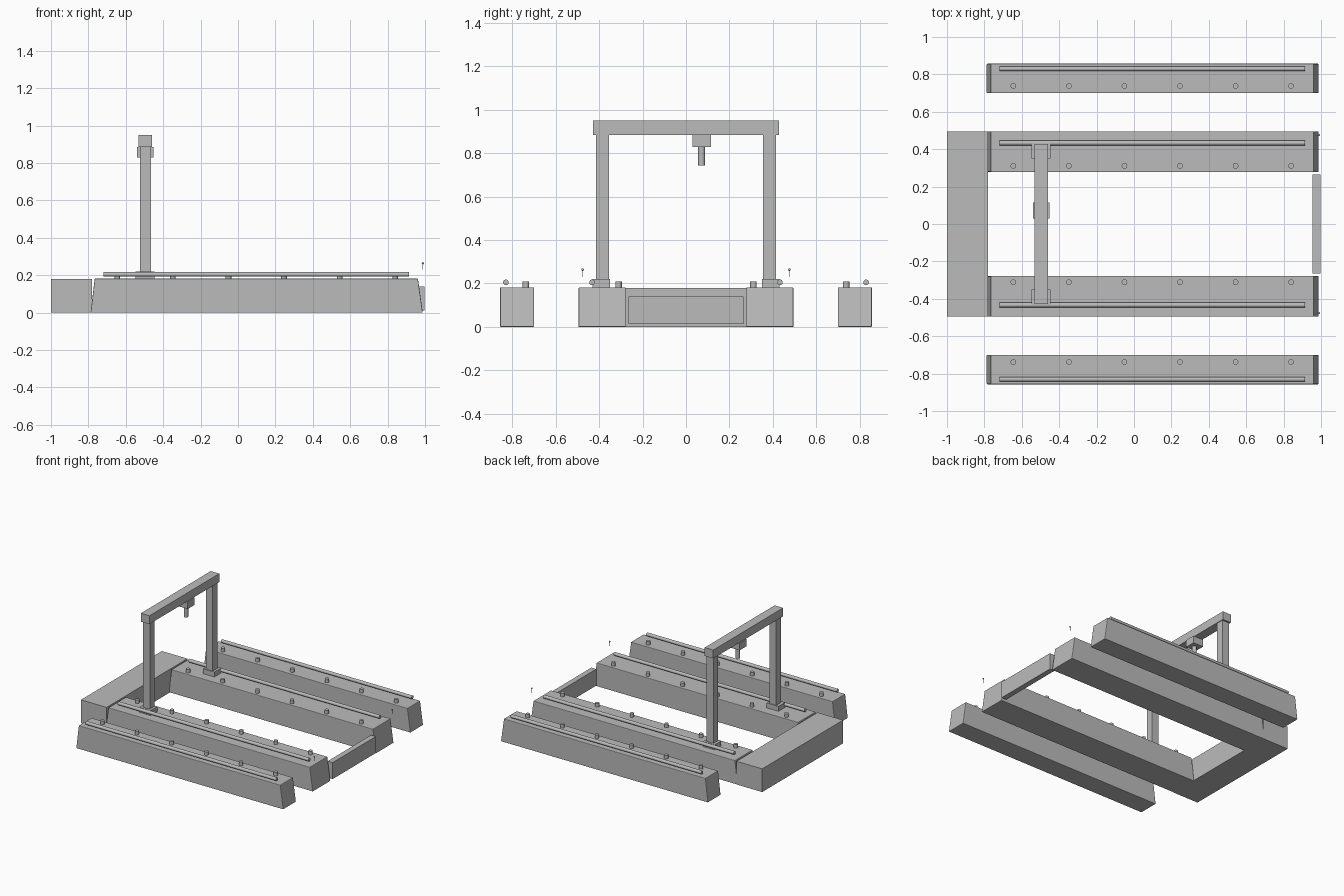
import bpy, bmesh, math

if "Cube" in bpy.data.objects:
    bpy.data.objects.remove(bpy.data.objects["Cube"])

grey = bpy.data.materials.new("plain_grey")
grey.diffuse_color = (0.5, 0.5, 0.5, 1)
grey.use_nodes = True
grey.node_tree.nodes["Principled BSDF"].inputs["Base Color"].default_value = grey.diffuse_color


def finish(name, bm, smooth=False):
    bmesh.ops.recalc_face_normals(bm, faces=bm.faces)
    me = bpy.data.meshes.new(name)
    bm.to_mesh(me)
    bm.free()
    me.materials.append(grey)
    ob = bpy.data.objects.new(name, me)
    bpy.context.collection.objects.link(ob)
    if smooth:
        bpy.ops.object.select_all(action='DESELECT')
        ob.select_set(True)
        bpy.context.view_layer.objects.active = ob
        bpy.ops.object.shade_smooth_by_angle(angle=math.radians(40))
    return ob


def box(name, x, y, z, taper=(0, 0)):
    """Box from ranges; taper pulls the top in along x at the low and high ends."""
    bm = bmesh.new()
    bmesh.ops.create_cube(bm, size=1)
    for v in bm.verts:
        top = v.co.z > 0
        px = x[0] + (taper[0] if top else 0) if v.co.x < 0 else x[1] - (taper[1] if top else 0)
        v.co = (px, y[v.co.y > 0], z[top])
    return finish(name, bm)


def cylinder(name, a, length, r, axis='z', sides=16):
    """Cylinder starting at a and running along x or z."""
    bm = bmesh.new()
    bmesh.ops.create_cone(bm, cap_ends=True, segments=sides, radius1=r, radius2=r, depth=length)
    for v in bm.verts:
        c = v.co.copy()
        if axis == 'x':
            v.co = (a[0] + c.z + length / 2, a[1] + c.x, a[2] + c.y)
        else:
            v.co = (a[0] + c.x, a[1] + c.y, a[2] + c.z + length / 2)
    return finish(name, bm, True)


# Basin head and closing gate
box("head_block", (-1.0, -0.78), (-0.495, 0.495), (0, 0.18))
box("end_gate", (0.955, 0.997), (-0.265, 0.265), (0.012, 0.14))

# Long walls with pipe rails and bollards
for s, side in ((-1, "front"), (1, "back")):
    for name, y0, y1, rail_y, post_y in (("inner", 0.278, 0.495, 0.433, 0.311),
                                         ("outer", 0.70, 0.857, 0.83, 0.738)):
        tag = f"{side}_{name}"
        wall = box(tag + "_wall", (-0.788, 0.988), sorted((s * y0, s * y1)), (0, 0.182), (0.022, 0.026))
        bev = wall.modifiers.new("soft_edges", 'BEVEL')
        bev.width, bev.segments = 0.004, 2
        cylinder(tag + "_rail", (-0.72, s * rail_y, 0.205), 1.635, 0.013, 'x')
        for i in range(6):
            cylinder(f"{tag}_bollard_{i + 1}", (-0.645 + 0.297 * i, s * post_y, 0.175), 0.034, 0.015)

    # Gantry leg and foot
    box(side + "_gantry_foot", (-0.547, -0.447), sorted((s * 0.35, s * 0.432)), (0.182, 0.22))
    box(side + "_gantry_leg", (-0.525, -0.466), sorted((s * 0.355, s * 0.415)), (0.20, 0.89))

    # Small marker lamp
    cylinder(side + "_lamp_pole", (0.988, s * 0.476, 0.23), 0.035, 0.0018, sides=8)
    bm = bmesh.new()
    bmesh.ops.create_uvsphere(bm, u_segments=12, v_segments=8, radius=0.006)
    bmesh.ops.translate(bm, verts=bm.verts, vec=(0.988, s * 0.476, 0.264))
    finish(side + "_lamp_head", bm, True)

# Gantry beam with hoist
box("gantry_beam", (-0.533, -0.46), (-0.428, 0.428), (0.885, 0.95))
box("hoist_box", (-0.54, -0.452), (0.03, 0.115), (0.83, 0.886))
cylinder("hoist_plunger", (-0.496, 0.072, 0.744), 0.09, 0.016)
